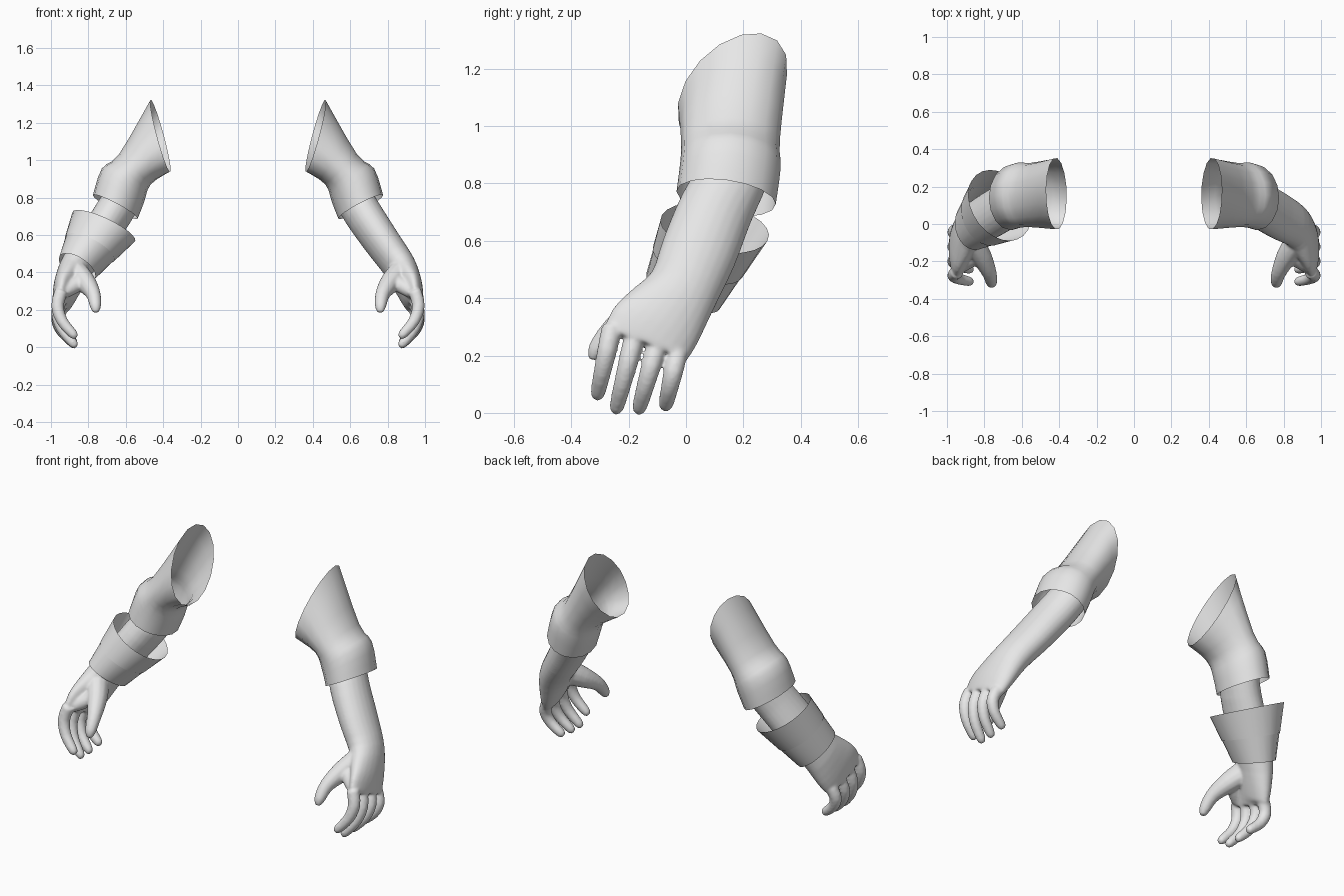
import bpy, bmesh, math
from mathutils import Vector

if "Cube" in bpy.data.objects:
    bpy.data.objects.remove(bpy.data.objects["Cube"])

grey = bpy.data.materials.new("light_grey")
grey.use_nodes = True
grey.diffuse_color = (0.8, 0.8, 0.8, 1)
grey.node_tree.nodes["Principled BSDF"].inputs["Base Color"].default_value = (0.8, 0.8, 0.8, 1)


def smooth_path(keys, steps=3):
    """Catmull-Rom interpolation of vectors of any size."""
    k = [Vector(p) for p in keys]
    k = [k[0]] + k + [k[-1]]
    out = []
    for a, b, c, d in zip(k, k[1:], k[2:], k[3:]):
        for i in range(steps):
            t = i / steps
            out.append(b + (c - a) * (t / 2) + (2 * a - 5 * b + 4 * c - d) * (t * t / 2)
                       + (3 * b - a - 3 * c + d) * (t ** 3 / 2))
    return out + [k[-1]]


def limb_rings(keys):
    """Elliptic rings square to a path of (x, y, z, thickness, width)."""
    pts = smooth_path(keys)
    rings = []
    for i, p in enumerate(pts):
        before, after = pts[max(i - 1, 0)], pts[min(i + 1, len(pts) - 1)]
        t = (Vector(after[:3]) - Vector(before[:3])).normalized()
        w = t.cross(Vector((1, 0, 0))).normalized()
        rings.append((Vector(p[:3]), w.cross(t) * p[3], w * p[4]))
    return rings


def cloth_rings(points, scale=1):
    """Rings given outright as centre, upper edge and front edge vectors."""
    return [(Vector(p[:3]), Vector(p[3:6]) * scale, Vector(p[6:]) * scale) for p in points]


def loft(bm, rings, side, sides=16, cap=False):
    loops = []
    for c, u, v in rings:
        loop = []
        for i in range(sides):
            a = math.tau * i / sides
            p = c + u * math.cos(a) + v * math.sin(a)
            loop.append(bm.verts.new((p.x * side, p.y, p.z)))
        loops.append(loop)
    for a, b in zip(loops, loops[1:]):
        for i in range(sides):
            j = (i + 1) % sides
            bm.faces.new((a[i], a[j], b[j], b[i]))
    if cap:
        bm.faces.new(loops[0])
        bm.faces.new(loops[-1])


def finish(bm, name):
    bmesh.ops.recalc_face_normals(bm, faces=bm.faces)
    mesh = bpy.data.meshes.new(name)
    bm.to_mesh(mesh)
    bm.free()
    mesh.materials.append(grey)
    for p in mesh.polygons:
        p.use_smooth = True
    ob = bpy.data.objects.new(name, mesh)
    bpy.context.collection.objects.link(ob)
    return ob


# Forearm running into the palm: x, y, z, thickness, width
ARM = [(0.60, 0.17, 0.83, 0.10, 0.12), (0.67, 0.105, 0.71, 0.102, 0.13),
       (0.772, 0.045, 0.56, 0.096, 0.133), (0.864, -0.01, 0.43, 0.087, 0.126),
       (0.914, -0.08, 0.33, 0.07, 0.15), (0.94, -0.128, 0.27, 0.053, 0.158),
       (0.952, -0.144, 0.236, 0.04, 0.148)]
THUMB = [(0.87, -0.09, 0.40, 0.065, 0.075), (0.815, -0.175, 0.345, 0.056, 0.06),
         (0.774, -0.26, 0.285, 0.04, 0.041), (0.762, -0.312, 0.22, 0.031, 0.031),
         (0.761, -0.325, 0.185, 0.016, 0.016)]
# Web of skin between thumb and index finger
WEB = [(0.835, -0.16, 0.36, 0.045, 0.045), (0.88, -0.195, 0.325, 0.042, 0.042),
       (0.93, -0.23, 0.295, 0.036, 0.036)]
# Base y, base z, tip y, tip z for index, middle, ring and little finger
FINGERS = [(-0.258, 0.30, -0.307, 0.07), (-0.178, 0.27, -0.241, 0.022),
           (-0.10, 0.24, -0.162, 0.02), (-0.03, 0.205, -0.07, 0.03)]
# Share of length, x, radius along each finger
FINGER_CURL = [(0, 0.945, 0.036), (0.35, 0.965, 0.0345), (0.7, 0.94, 0.031),
               (1, 0.882, 0.026), (1.08, 0.864, 0.014)]

# Rings: centre, vector to the upper edge, vector to the front edge
SLEEVE = [(0.415, 0.162, 1.13, 0.055, 0.03, 0.188, 0.005, -0.19, -0.05),
          (0.552, 0.155, 0.95, 0.085, 0, 0.08, 0, -0.172, 0),
          (0.615, 0.155, 0.865, 0.113, 0, 0.09, 0, -0.175, 0.01),
          (0.656, 0.14, 0.75, 0.12, 0, 0.062, 0, -0.173, 0.022)]
BRACER_TOP = Vector((0.717, 0.1, 0.645, 0.165, 0.045, 0.075, -0.01, -0.18, 0.045))
BRACER_LOW = Vector((0.86, -0.01, 0.425, 0.098, 0.015, 0.045, 0, -0.128, 0.062))

for side, label in ((1, "left"), (-1, "right")):
    # Arm, thumb and fingers fused into one skin
    bm = bmesh.new()
    loft(bm, limb_rings(ARM), side, 24, True)
    loft(bm, limb_rings(THUMB), side, 12, True)
    loft(bm, limb_rings(WEB), side, 12, True)
    for y0, z0, y1, z1 in FINGERS:
        path = [(x, y0 + (y1 - y0) * f, z0 + (z1 - z0) * f, r, r) for f, x, r in FINGER_CURL]
        loft(bm, limb_rings(path), side, 12, True)
    arm = finish(bm, label + "_arm_and_hand")
    fuse = arm.modifiers.new("fuse", 'REMESH')
    fuse.mode = 'VOXEL'
    fuse.voxel_size = 0.007
    fuse.use_smooth_shade = True
    soften = arm.modifiers.new("soften", 'SMOOTH')
    soften.factor = 0.5
    soften.iterations = 10

    # Open sleeve over the elbow
    bm = bmesh.new()
    loft(bm, cloth_rings(smooth_path(SLEEVE)), side)
    finish(bm, label + "_sleeve")

# Flared bracer on the right forearm, the lower band tucked under the upper
for name, start, end, scale in (("upper", 0, 0.53, 1.02), ("lower", 0.5, 1, 1)):
    bm = bmesh.new()
    band = [BRACER_TOP.lerp(BRACER_LOW, f) for f in (start, end)]
    loft(bm, cloth_rings(band, scale), -1, 24)
    finish(bm, "right_bracer_" + name + "_band")
